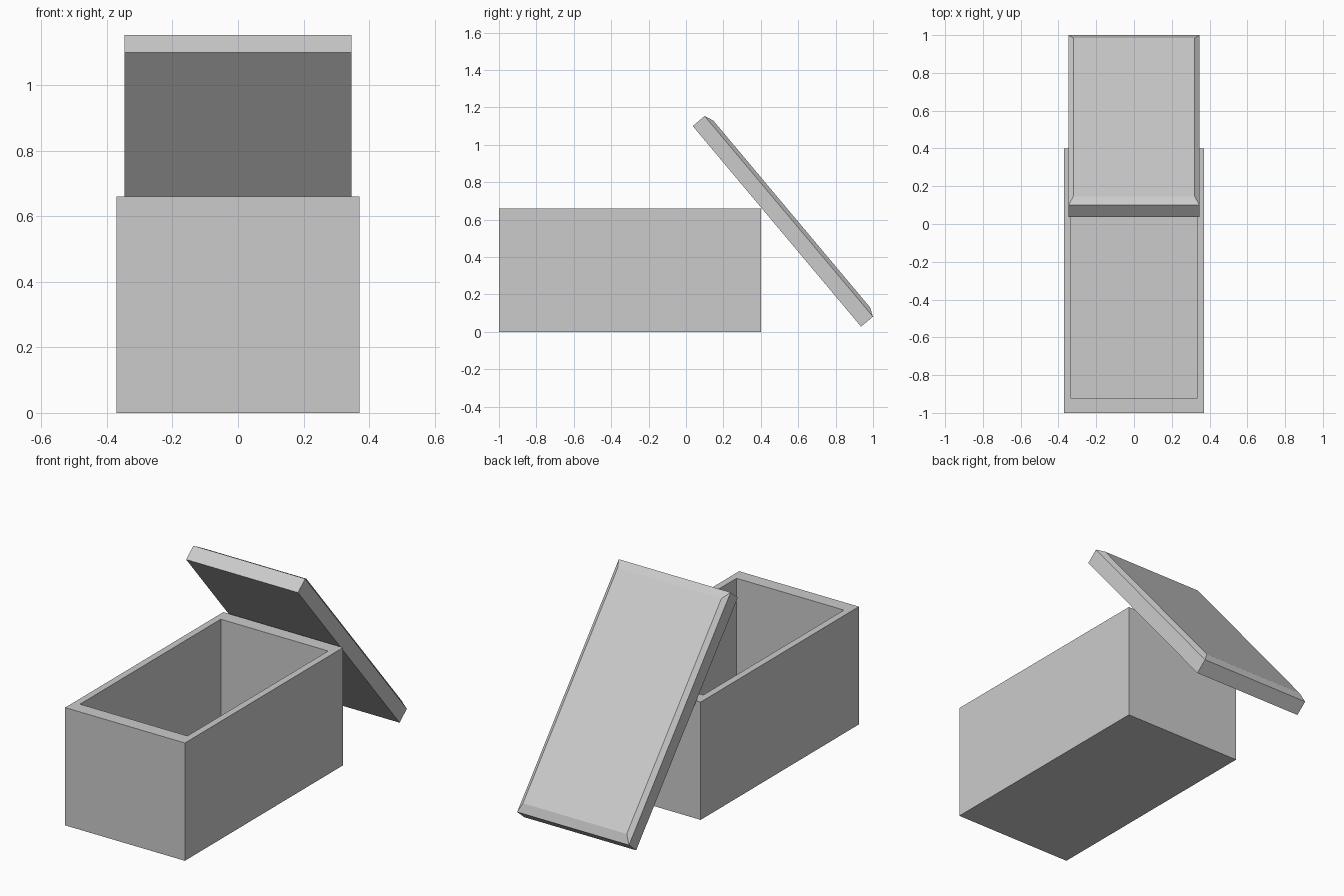
import bpy, bmesh
from math import radians
from mathutils import Vector

if "Cube" in bpy.data.objects:
    bpy.data.objects.remove(bpy.data.objects["Cube"])


def block(name, size, shape_top):
    """Box resting on local z = 0; shape_top edits its upper face."""
    bm = bmesh.new()
    bmesh.ops.create_cube(bm, size=1)
    for v in bm.verts:
        v.co = Vector((v.co.x * size[0], v.co.y * size[1], (v.co.z + 0.5) * size[2]))
    bm.normal_update()
    top = max(bm.faces, key=lambda f: f.normal.z)
    shape_top(bm, top)
    bmesh.ops.recalc_face_normals(bm, faces=bm.faces)
    mesh = bpy.data.meshes.new(name)
    bm.to_mesh(mesh)
    bm.free()
    obj = bpy.data.objects.new(name, mesh)
    bpy.context.collection.objects.link(obj)
    return obj


def inset_top(bm, top, margin_x, margin_y, lift):
    """Add an inner loop to the top face, then shift it in and vertically."""
    bmesh.ops.inset_region(bm, faces=[top], thickness=0.01)
    xs = [abs(v.co.x) + 0.01 - margin_x for v in top.verts]
    ys = [abs(v.co.y) + 0.01 - margin_y for v in top.verts]
    for v, x, y in zip(top.verts, xs, ys):
        v.co.x = x if v.co.x > 0 else -x
        v.co.y = y if v.co.y > 0 else -y
        v.co.z += lift


# Hollow chest: flat rim, then the cavity pushed down to the floor
def hollow(bm, top):
    inset_top(bm, top, 0.041, 0.08, 0)
    cavity = bmesh.ops.extrude_discrete_faces(bm, faces=[top])["faces"][0]
    bmesh.ops.translate(bm, verts=cavity.verts, vec=(0, 0, -0.62))


chest = block("chest_body", (0.742, 1.40, 0.66), hollow)
chest.location = (0, -0.30, 0)


# Lid: slab with a slightly raised, sloped-edge top, leaning on the back edge
def raise_panel(bm, top):
    inset_top(bm, top, 0.028, 0.051, 0.02)


lid = block("leaning_lid", (0.693, 1.40, 0.083), raise_panel)
lid.rotation_euler.x = radians(-50)
lid.location = (0, 0.486, 0.564)
